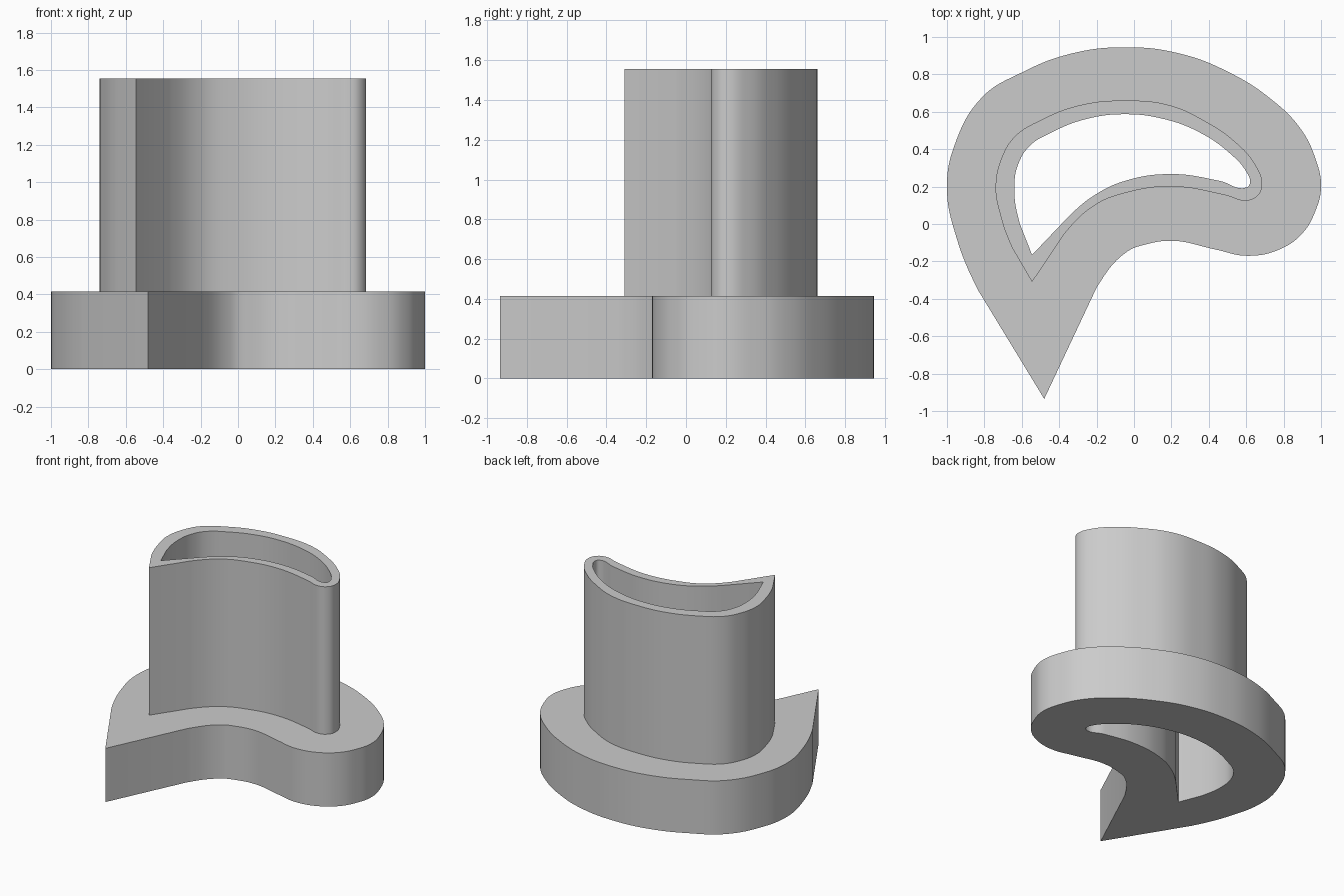
import bpy
import bmesh
import math

default_cube = bpy.data.objects.get("Cube")
if default_cube:
    bpy.data.objects.remove(default_cube, do_unlink=True)

# Plain grey material
grey = bpy.data.materials.new("plain grey")
grey.use_nodes = True
grey.diffuse_color = (0.6, 0.6, 0.6, 1)
grey.node_tree.nodes["Principled BSDF"].inputs["Base Color"].default_value = grey.diffuse_color

# Closed outlines, each starting at its one sharp tip and running clockwise
FLANGE_OUTLINE = [
    (-.48, -.935), (-.83, -.36), (-.95, -.07), (-1, .19), (-.96, .42), (-.81, .68),
    (-.6, .81), (-.34, .91), (-.04, .945), (.25, .91), (.51, .81), (.73, .67),
    (.89, .51), (.97, .35), (1, .2), (.97, .07), (.9, -.05), (.78, -.135),
    (.61, -.17), (.43, -.135), (.21, -.09), (.06, -.11), (-.04, -.15), (-.2, -.34)]
WALL_OUTLINE = [
    (-.545, -.31), (-.65, -.13), (-.715, .05), (-.74, .2), (-.705, .36), (-.635, .47),
    (-.5, .555), (-.29, .635), (-.04, .66), (.19, .635), (.38, .55), (.54, .44),
    (.65, .315), (.685, .21), (.66, .15), (.6, .125), (.485, .155), (.2, .2),
    (-.05, .165), (-.21, .1), (-.37, -.05)]
HOLE_OUTLINE = [
    (-.545, -.165), (-.61, 0), (-.64, .2), (-.615, .33), (-.555, .42), (-.45, .485),
    (-.26, .56), (-.05, .587), (.165, .56), (.35, .49), (.51, .38), (.6, .28),
    (.62, .22), (.6, .195), (.46, .23), (.2, .267), (-.05, .23), (-.21, .155),
    (-.34, .05)]


def add_outline(curve, outline):
    """Add a smooth closed spline whose first point is a sharp corner."""
    spline = curve.splines.new("BEZIER")
    spline.bezier_points.add(len(outline) - 1)
    spline.use_cyclic_u = True
    spline.resolution_u = 8
    for index, (point, (x, y)) in enumerate(zip(spline.bezier_points, outline)):
        point.co = (x, y, 0)
        handle = "VECTOR" if index == 0 else "AUTO"
        point.handle_left_type = point.handle_right_type = handle
    # Straight sides leading into the tip
    spline.bezier_points[1].handle_left_type = "VECTOR"
    spline.bezier_points[-1].handle_right_type = "VECTOR"


def extruded_ring(name, outer, inner, bottom, top):
    """Fill between two outlines and extrude the result from bottom to top."""
    curve = bpy.data.curves.new(name + "_profile", "CURVE")
    curve.dimensions = "2D"
    curve.fill_mode = "BOTH"
    curve.extrude = (top - bottom) / 2
    add_outline(curve, outer)
    add_outline(curve, inner)
    helper = bpy.data.objects.new(name + "_profile", curve)
    bpy.context.collection.objects.link(helper)
    evaluated = helper.evaluated_get(bpy.context.evaluated_depsgraph_get())
    mesh = bpy.data.meshes.new_from_object(evaluated)
    bpy.data.objects.remove(helper, do_unlink=True)
    bpy.data.curves.remove(curve)

    # Weld the caps to the sides and lift into place
    bm = bmesh.new()
    bm.from_mesh(mesh)
    bmesh.ops.remove_doubles(bm, verts=bm.verts[:], dist=0.0005)
    bmesh.ops.translate(bm, verts=bm.verts[:], vec=(0, 0, (top + bottom) / 2))
    bmesh.ops.recalc_face_normals(bm, faces=bm.faces[:])
    bm.to_mesh(mesh)
    bm.free()

    mesh.name = name
    mesh.materials.clear()
    mesh.materials.append(grey)
    part = bpy.data.objects.new(name, mesh)
    bpy.context.collection.objects.link(part)
    bpy.ops.object.select_all(action="DESELECT")
    part.select_set(True)
    bpy.context.view_layer.objects.active = part
    bpy.ops.object.shade_smooth_by_angle(angle=math.radians(30))
    return part


# Wide base flange and the tall thin wall standing on it, sharing one opening
FLANGE_TOP = 0.415
extruded_ring("base_flange", FLANGE_OUTLINE, HOLE_OUTLINE, 0, FLANGE_TOP)
extruded_ring("tall_wall", WALL_OUTLINE, HOLE_OUTLINE, FLANGE_TOP, 1.555)
